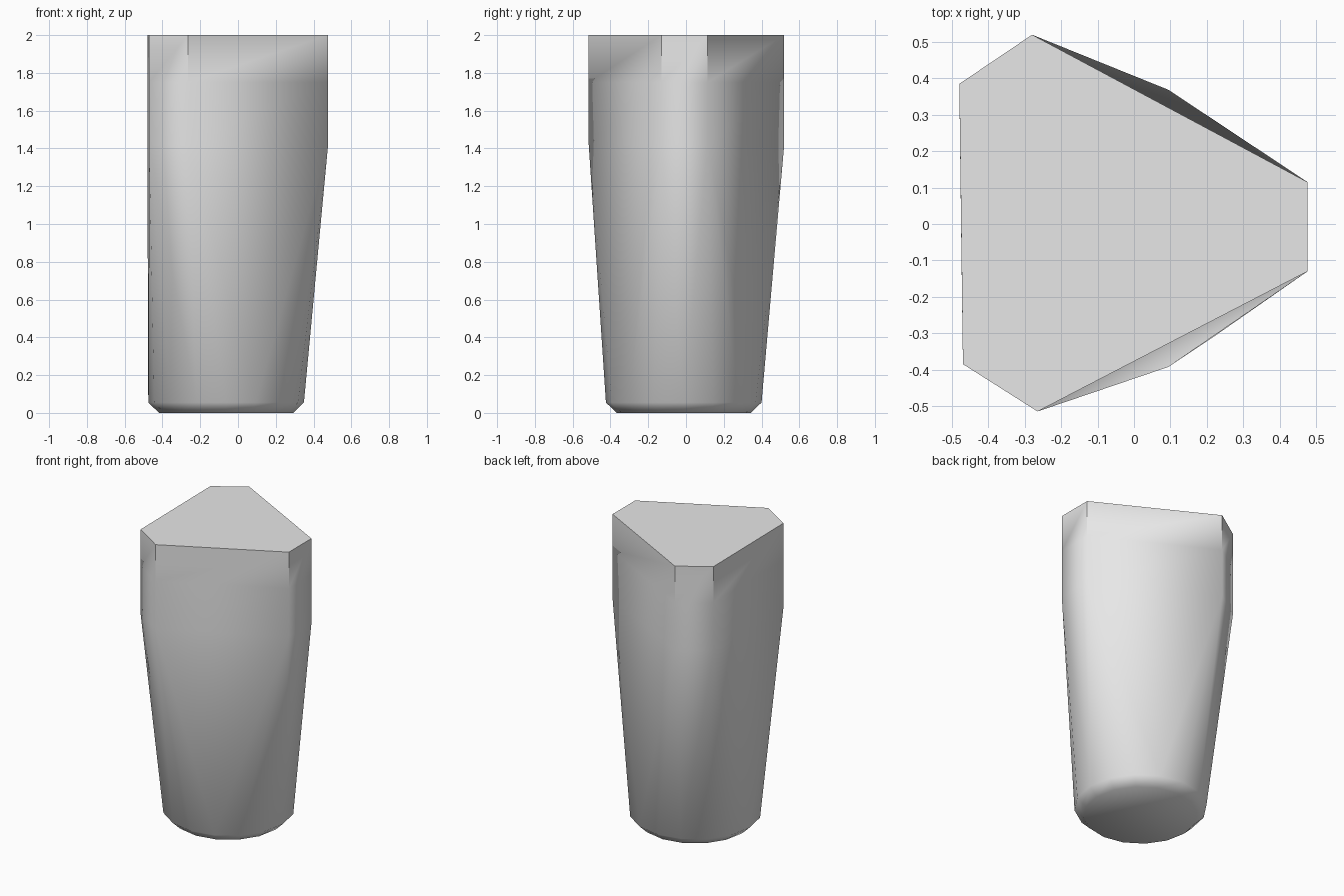
import bpy, bmesh, math

if "Cube" in bpy.data.objects:
    bpy.data.objects.remove(bpy.data.objects["Cube"])

# Clipped-triangle section at the top, 16-sided round at the bottom.
# Each corner fans out to a run of round points (first, last).
CORNERS = [((0.477, -0.13), 13, 16), ((0.477, 0.115), 0, 3),
           ((-0.28, 0.52), 3, 5), ((-0.48, 0.385), 5, 8),
           ((-0.47, -0.385), 8, 11), ((-0.265, -0.515), 11, 13)]
CENTRE = (-0.063, -0.012)


def round_point(i, r):
    a = i * math.tau / 16
    return (CENTRE[0] + r * math.cos(a), CENTRE[1] + r * math.sin(a))


columns = [(c, i) for c, first, last in CORNERS for i in range(first, last + 1)]
n = len(columns)

bm = bmesh.new()
rings = []
for z, r in [(0, 0.355), (0.055, 0.412), (1.42, None), (1.75, None), (2, None)]:
    rings.append([bm.verts.new((*(c if r is None else round_point(i, r)), z))
                  for c, i in columns])

# Walls, bevelled foot and the two end caps
for lo, hi in zip(rings, rings[1:]):
    for k in range(n):
        m = (k + 1) % n
        bm.faces.new((lo[k], lo[m], hi[m], hi[k]))
bm.faces.new(rings[-1])
bm.faces.new(rings[0][::-1])
bmesh.ops.remove_doubles(bm, verts=bm.verts, dist=0.0005)
bmesh.ops.recalc_face_normals(bm, faces=bm.faces)

# Smooth body with crisp top rim and upper corner edges
for f in bm.faces:
    f.smooth = True
for e in bm.edges:
    a, b = (v.co.z for v in e.verts)
    e.smooth = not (max(a, b) > 1.9)

mesh = bpy.data.meshes.new("tapered_plug")
bm.to_mesh(mesh)
bm.free()
grey = bpy.data.materials.new("light grey")
grey.diffuse_color = (0.8, 0.8, 0.8, 1)
grey.use_nodes = True
grey.node_tree.nodes["Principled BSDF"].inputs["Base Color"].default_value = grey.diffuse_color
mesh.materials.append(grey)
plug = bpy.data.objects.new("tapered_plug", mesh)
bpy.context.collection.objects.link(plug)
